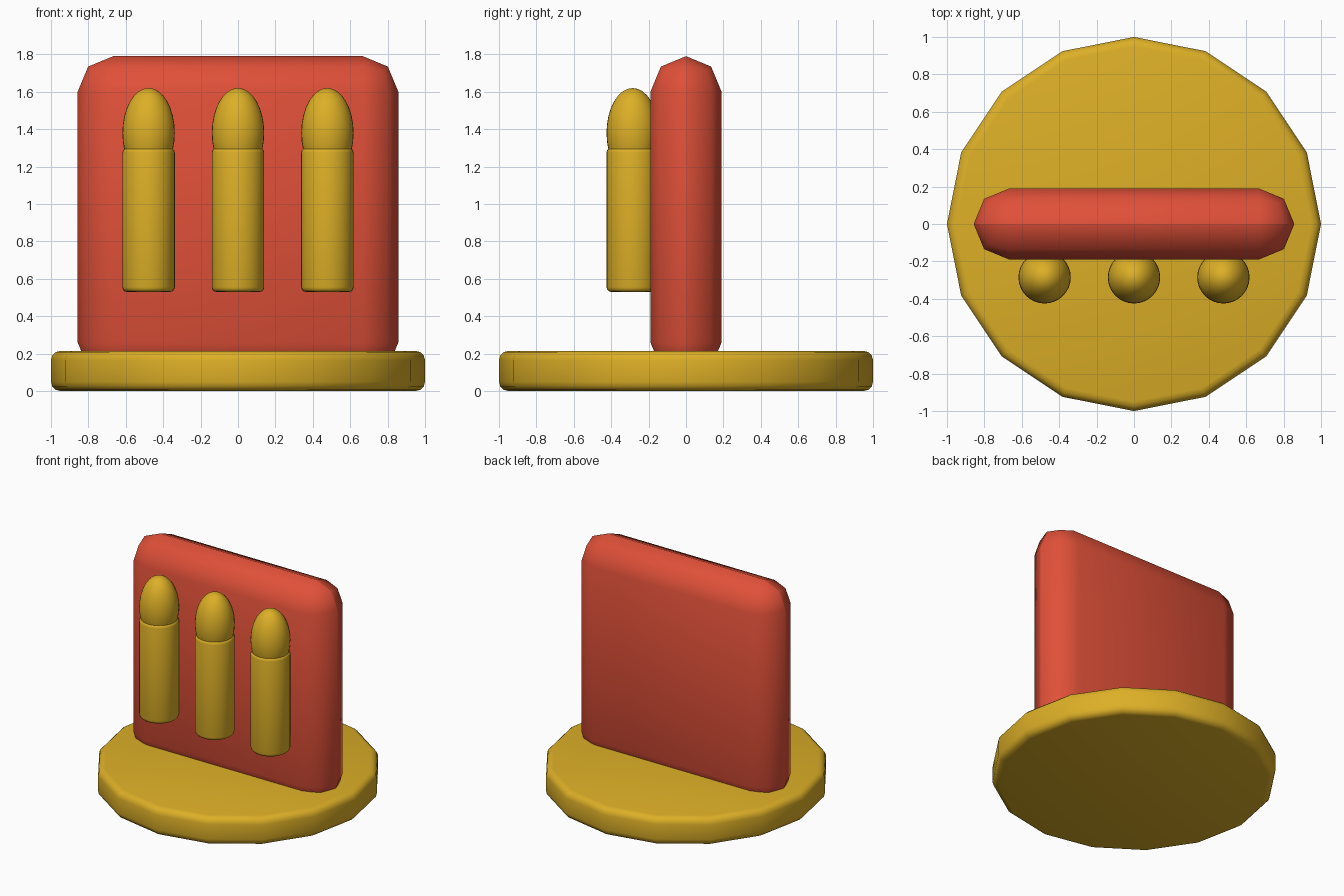
import bpy, math

if "Cube" in bpy.data.objects:
    bpy.data.objects.remove(bpy.data.objects["Cube"])


def material(name, rgb):
    m = bpy.data.materials.new(name)
    m.diffuse_color = (*rgb, 1)
    m.use_nodes = True
    m.node_tree.nodes["Principled BSDF"].inputs["Base Color"].default_value = m.diffuse_color
    return m


RED = material("red", (0.74, 0.08, 0.04))
GOLD = material("gold", (0.72, 0.43, 0.02))


def finish(name, mat, bevel=0, segments=2, angle=50):
    ob = bpy.context.object
    ob.name = name
    ob.data.materials.append(mat)
    bpy.ops.object.transform_apply(location=False, rotation=True, scale=True)
    if bevel:
        b = ob.modifiers.new("bevel", 'BEVEL')
        b.width, b.segments = bevel, segments
        b.limit_method = 'ANGLE'
        b.angle_limit = math.radians(40)
        bpy.ops.object.modifier_apply(modifier="bevel")
    bpy.ops.object.shade_smooth_by_angle(angle=math.radians(angle))
    return ob


# Sixteen-sided base disc
bpy.ops.mesh.primitive_cylinder_add(vertices=16, radius=1, depth=0.215, location=(0, 0, 0.1075))
finish("base", GOLD, 0.05, 3)

# Rounded upright slab, its lower edge sunk into the base
bpy.ops.mesh.primitive_cube_add(size=1, location=(0, 0, 0.93))
bpy.context.object.scale = (1.714, 0.38, 1.72)
finish("slab", RED, 0.1895, 2)

# Three round-tipped rods on the front
for i, x in enumerate((-0.478, 0, 0.478)):
    bpy.ops.mesh.primitive_cylinder_add(vertices=32, radius=0.14, depth=0.77, location=(x, -0.285, 0.915))
    finish(f"rod_{i + 1}", GOLD, 0.025, 3)
    bpy.ops.mesh.primitive_uv_sphere_add(segments=32, ring_count=16, radius=1, location=(x, -0.285, 1.38))
    bpy.context.object.scale = (0.14, 0.14, 0.24)
    finish(f"rod_tip_{i + 1}", GOLD)
